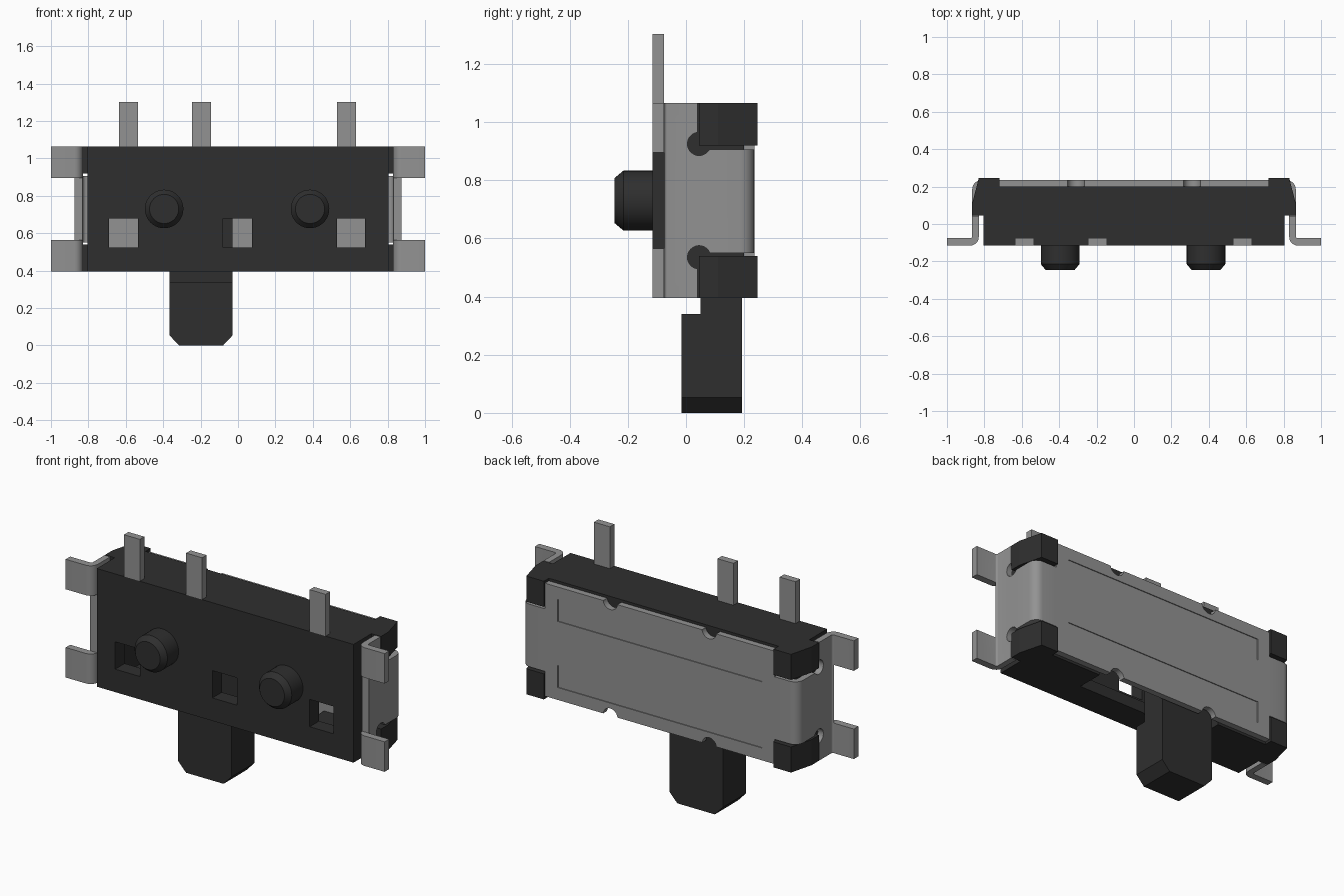
import bpy, bmesh, math
from mathutils import Vector

if "Cube" in bpy.data.objects:
    bpy.data.objects.remove(bpy.data.objects["Cube"], do_unlink=True)


def material(name, v):
    m = bpy.data.materials.new(name)
    m.use_nodes = True
    m.diffuse_color = (v, v, v, 1)
    bsdf = m.node_tree.nodes["Principled BSDF"]
    bsdf.inputs["Base Color"].default_value = (v, v, v, 1)
    bsdf.inputs["Roughness"].default_value = 0.6
    return m


PLASTIC = material("black plastic", 0.028)
METAL = material("grey metal", 0.29)


def finish(name, bm, mat):
    bmesh.ops.recalc_face_normals(bm, faces=bm.faces)
    me = bpy.data.meshes.new(name)
    bm.to_mesh(me)
    bm.free()
    ob = bpy.data.objects.new(name, me)
    bpy.context.collection.objects.link(ob)
    if mat:
        me.materials.append(mat)
    return ob


def prism(name, pts, a, b, axis, mat=None):
    """Extrude a 2D outline from a to b: (x, y) along z, or (x, z) along y."""
    place = {"z": lambda p: (p[0], p[1], a), "y": lambda p: (p[0], a, p[1])}[axis]
    step = Vector((0, 0, b - a)) if axis == "z" else Vector((0, b - a, 0))
    bm = bmesh.new()
    face = bm.faces.new([bm.verts.new(place(p)) for p in pts])
    ext = bmesh.ops.extrude_face_region(bm, geom=[face])
    bmesh.ops.translate(bm, vec=step, verts=[v for v in ext["geom"] if isinstance(v, bmesh.types.BMVert)])
    return finish(name, bm, mat)


def box(name, x, y, z, mat=None):
    return prism(name, [(x[0], y[0]), (x[1], y[0]), (x[1], y[1]), (x[0], y[1])], z[0], z[1], "z", mat)


def cylinder(name, centre, r, depth, axis):
    bm = bmesh.new()
    bmesh.ops.create_cone(bm, cap_ends=True, segments=32, radius1=r, radius2=r, depth=depth)
    ob = finish(name, bm, None)
    ob.location = centre
    ob.rotation_euler = (0, math.pi / 2, 0) if axis == "x" else (math.pi / 2, 0, 0)
    return ob


def rounded(corners, n=6):
    """Outline from (x, y, radius) corners."""
    out = []
    for i, (x, y, r) in enumerate(corners):
        p = Vector((x, y))
        if r == 0:
            out.append(p)
            continue
        u = (Vector(corners[i - 1][:2]) - p).normalized()
        w = (Vector(corners[(i + 1) % len(corners)][:2]) - p).normalized()
        c = p + (u + w) * r
        for k in range(n + 1):
            t = k / n * math.pi / 2
            out.append(c - w * r * math.cos(t) - u * r * math.sin(t))
    return out


def activate(ob):
    bpy.ops.object.select_all(action="DESELECT")
    ob.select_set(True)
    bpy.context.view_layer.objects.active = ob


def cut(ob, cutters):
    activate(ob)
    for c in cutters:
        c.hide_render = True
        mod = ob.modifiers.new("cut", "BOOLEAN")
        mod.operation, mod.solver, mod.object = "DIFFERENCE", "EXACT", c
        bpy.ops.object.modifier_apply(modifier=mod.name)
        bpy.data.objects.remove(c, do_unlink=True)


def smooth(ob):
    activate(ob)
    bpy.ops.object.shade_smooth_by_angle(angle=math.radians(30))


# Hollow housing, with a lever slot below and three front windows
housing = box("housing", (-0.805, 0.805), (-0.115, 0.2), (0.395, 1.065), PLASTIC)
cutters = [box("cavity", (-0.7, 0.7), (-0.03, 0.3), (0.46, 1.0)),
           box("slot", (-0.4, 0.4), (0.045, 0.3), (0.3, 0.5))]
for x0, x1 in ((-0.69, -0.535), (-0.08, 0.075), (0.53, 0.68)):
    cutters.append(box("window", (x0, x1), (-0.2, 0.1), (0.525, 0.68)))
cut(housing, cutters)

# Corner ears that hold the metal cover
ear = [(0.72, 0.045), (0.865, 0.045), (0.865, 0.11), (0.83, 0.245), (0.72, 0.245)]
for s, side in ((1, "left"), (-1, "right")):
    for z0, z1, level in ((0.395, 0.54, "lower"), (0.92, 1.065, "upper")):
        prism(f"ear_{level}_{side}", [(s * x, y) for x, y in ear], z0, z1, "z", PLASTIC)

# Bent sheet cover: back plate, side walls and mounting feet in one strip
half = [(1, -0.115, 0), (1, -0.075, 0), (0.865, -0.075, 0.01), (0.865, 0.235, 0.05)]
inner = [(0.83, 0.2, 0.02), (0.83, -0.115, 0.045)]
strip = half + [(-x, y, r) for x, y, r in reversed(half)]
strip += [(-x, y, r) for x, y, r in reversed(inner)] + inner
cover = prism("metal_cover", rounded(strip), 0.395, 1.065, "z", METAL)
cutters = []
for z0, z1 in ((1.05, 1.2), (0.3, 0.41)):
    cutters.append(box("trim", (-1.1, 1.1), (0.1, 0.4), (z0, z1)))
for s in (1, -1):
    span = sorted((s * 0.72, s * 1.1))
    cutters.append(box("foot_gap", sorted((s * 0.8, s * 1.1)), (-0.2, -0.075), (0.565, 0.895)))
    for z0, z1, zc in ((0.905, 1.2, 0.925), (0.3, 0.55, 0.535)):
        cutters.append(box("ear_gap", span, (0.04, 0.4), (z0, z1)))
        cutters.append(cylinder("relief", (s * 0.85, 0.045, zc), 0.04, 0.16, "x"))
    for z in (0.405, 1.055):
        cutters.append(cylinder("notch", (s * 0.31, 0.22, z), 0.045, 0.2, "y"))
# Shallow recessed panels on the back
for z0, z1 in ((0.48, 0.605), (0.855, 0.98)):
    cutters.append(box("panel", (-0.64, 0.64), (0.23, 0.3), (z0, z1)))
cut(cover, cutters)
smooth(cover)

# Terminal pins
for i, x in enumerate((-0.585, -0.195, 0.58)):
    box(f"terminal_pin_{i + 1}", (x - 0.05, x + 0.05), (-0.115, -0.075), (1.065, 1.302), METAL)

# Locating pegs: chamfered cylinders
for x, side in ((-0.395, "right"), (0.385, "left")):
    bm = bmesh.new()
    rings = []
    for y, r in ((-0.1, 0.103), (-0.215, 0.103), (-0.245, 0.078)):
        rings.append([bm.verts.new((x + r * math.cos(a), y, 0.73 + r * math.sin(a)))
                      for a in (k * math.tau / 40 for k in range(40))])
    for a, b in zip(rings, rings[1:]):
        for k in range(40):
            bm.faces.new((a[k], a[k - 1], b[k - 1], b[k]))
    bm.faces.new(rings[0])
    bm.faces.new(rings[-1])
    smooth(finish(f"locating_peg_{side}", bm, PLASTIC))

# Slide lever with chamfered end, and its neck reaching inside
x0, x1 = -0.365, -0.03
prism("lever", [(x0, 0.34), (x0, 0.053), (x0 + 0.05, 0), (x1 - 0.05, 0), (x1, 0.053), (x1, 0.34)],
      -0.015, 0.192, "y", PLASTIC)
box("lever_neck", (x0, x1), (0.05, 0.192), (0.34, 0.85), PLASTIC)
